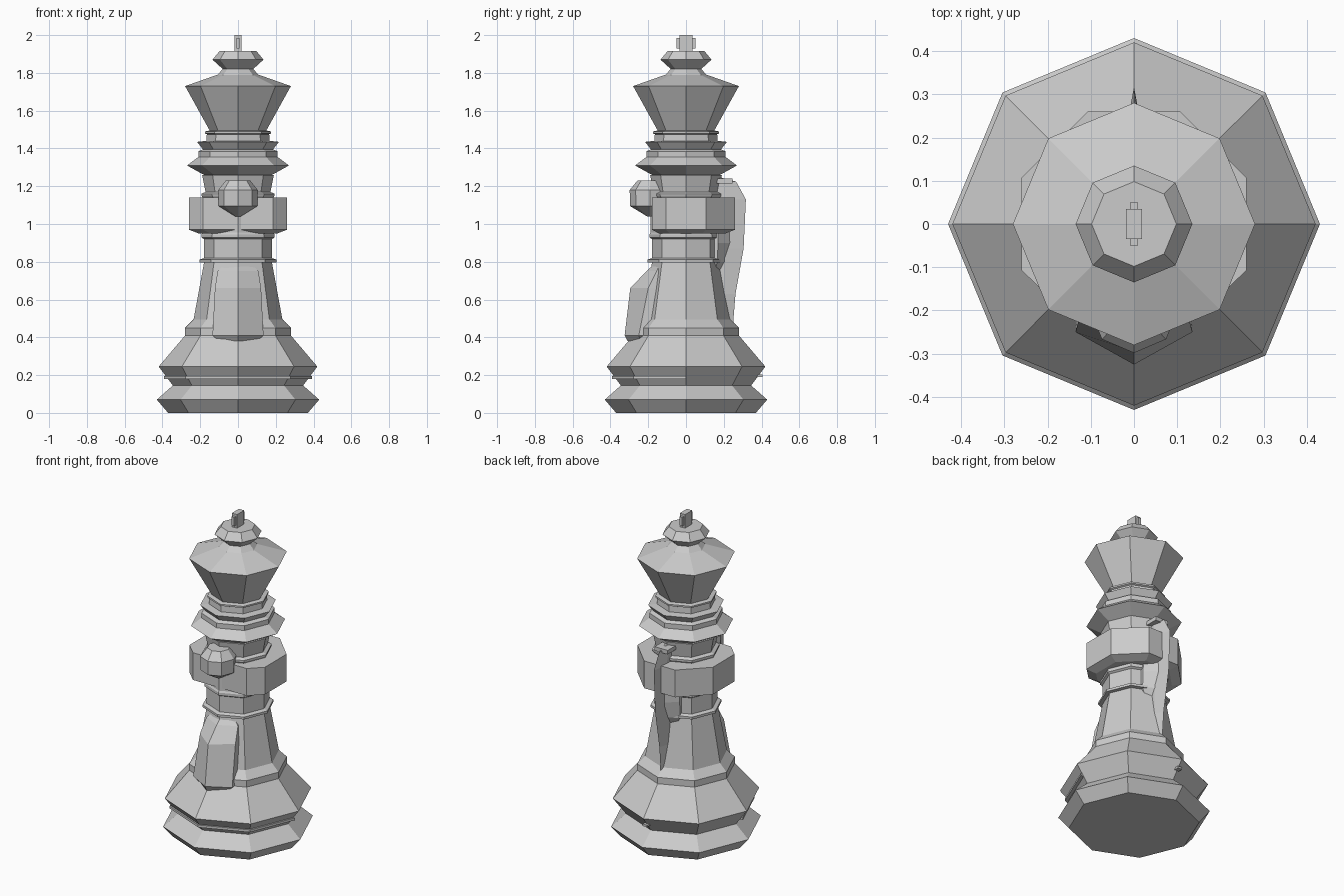
import bpy, bmesh, math

if "Cube" in bpy.data.objects:
    bpy.data.objects.remove(bpy.data.objects["Cube"])


def loft(name, rings):
    """Skin a stack of equal-length closed rings and cap both ends."""
    bm = bmesh.new()
    layers = [[bm.verts.new(p) for p in ring] for ring in rings]
    n = len(rings[0])
    for a, b in zip(layers, layers[1:]):
        for i in range(n):
            j = (i + 1) % n
            bm.faces.new((a[i], a[j], b[j], b[i]))
    bm.faces.new(layers[0])
    bm.faces.new(layers[-1])
    bmesh.ops.recalc_face_normals(bm, faces=bm.faces)
    mesh = bpy.data.meshes.new(name)
    bm.to_mesh(mesh)
    bm.free()
    ob = bpy.data.objects.new(name, mesh)
    bpy.context.collection.objects.link(ob)
    return ob


def octagon(r, z, cy=0, sy=1):
    return [(r * math.cos(i * math.pi / 4), cy + sy * r * math.sin(i * math.pi / 4), z)
            for i in range(8)]


def turned(name, profile, cy=0, sy=1):
    return loft(name, [octagon(r, z, cy, sy) for r, z in profile])


def box(name, x, y, z):
    corners = [(-x, y[0]), (x, y[0]), (x, y[1]), (-x, y[1])]
    return loft(name, [[(*c, h) for c in corners] for h in z])


def keeled(name, levels, root):
    """Panel with a central ridge: levels of (z, half width, side y, ridge y)."""
    return loft(name, [[(-w * .9, root, z), (-w, ys, z), (0, yr, z), (w, ys, z), (w * .9, root, z)]
                       for z, w, ys, yr in levels])


# Stepped foot and tapered stem
turned("foot", [(.37, 0), (.43, .07), (.345, .145), (.42, .245), (.28, .41),
                (.28, .45), (.235, .495)])
turned("stem", [(.235, .495), (.18, .795), (.203, .797), (.203, .812), (.18, .82),
                (.18, .92), (.193, .928), (.193, .945), (.187, .955), (.187, 1.14),
                (.193, 1.15), (.193, 1.16), (.172, 1.17), (.19, 1.26)])

# Thin ridge around the front of the foot
arc = [math.pi + i * math.pi / 4 for i in range(5)]
outline = [(.392 * math.cos(t), .392 * math.sin(t)) for t in arc]
loft("foot_ridge", [[(x, y, z) for x, y in outline] for z in (.18, .195)])
box("foot_tab", .015, (.3, .405), (.19, .203))

# Collar discs under the crown
turned("collar", [(.18, 1.26), (.27, 1.31), (.21, 1.355), (.21, 1.385), (.185, 1.395),
                  (.217, 1.435), (.168, 1.44), (.165, 1.475), (.176, 1.48),
                  (.176, 1.49), (.15, 1.495)])

# Flared crown, finial and cross
turned("crown", [(.15, 1.495), (.28, 1.73), (.11, 1.79), (.08, 1.82)])
turned("finial", [(.08, 1.82), (.135, 1.87), (.098, 1.915)])
box("cross_post", .018, (-.035, .035), (1.91, 2.0))
box("cross_arm", .009, (-.05, .05), (1.93, 1.985))

# Wide octagonal belt, flattened flush with the stem at the front
belt = [(.26, -.107), (.26, .107), (.107, .26), (-.107, .26),
        (-.26, .107), (-.26, -.107), (-.185, -.18), (.185, -.18)]
loft("belt", [[(x * s, y * s, z) for x, y in belt]
              for s, z in ((.8, .95), (1, .97), (1, 1.14))])

# Rounded boss on the front
turned("front_boss", [(.015, 1.04), (.103, 1.095), (.105, 1.18), (.065, 1.23)], cy=-.19, sy=1.03)

# Ridged apron on the front
keeled("apron", [(.38, .10, -.24, -.31), (.41, .135, -.25, -.325), (.66, .122, -.20, -.295),
                 (.75, .108, -.155, -.21), (.79, .07, -.14, -.165)], -.1)

# Curved fin down the back with its wider root and cap
keeled("back_fin", [(.48, .018, .20, .25), (.63, .018, .2, .262), (.87, .018, .2, .305),
                    (1.13, .018, .22, .317), (1.225, .018, .19, .265), (1.25, .018, .16, .17)], .13)
keeled("fin_root", [(.72, .03, .15, .17), (.80, .075, .165, .215), (.9, .075, .17, .245),
                    (1.1, .07, .17, .24)], .1)
box("fin_cap", .045, (.14, .245), (1.215, 1.24))
